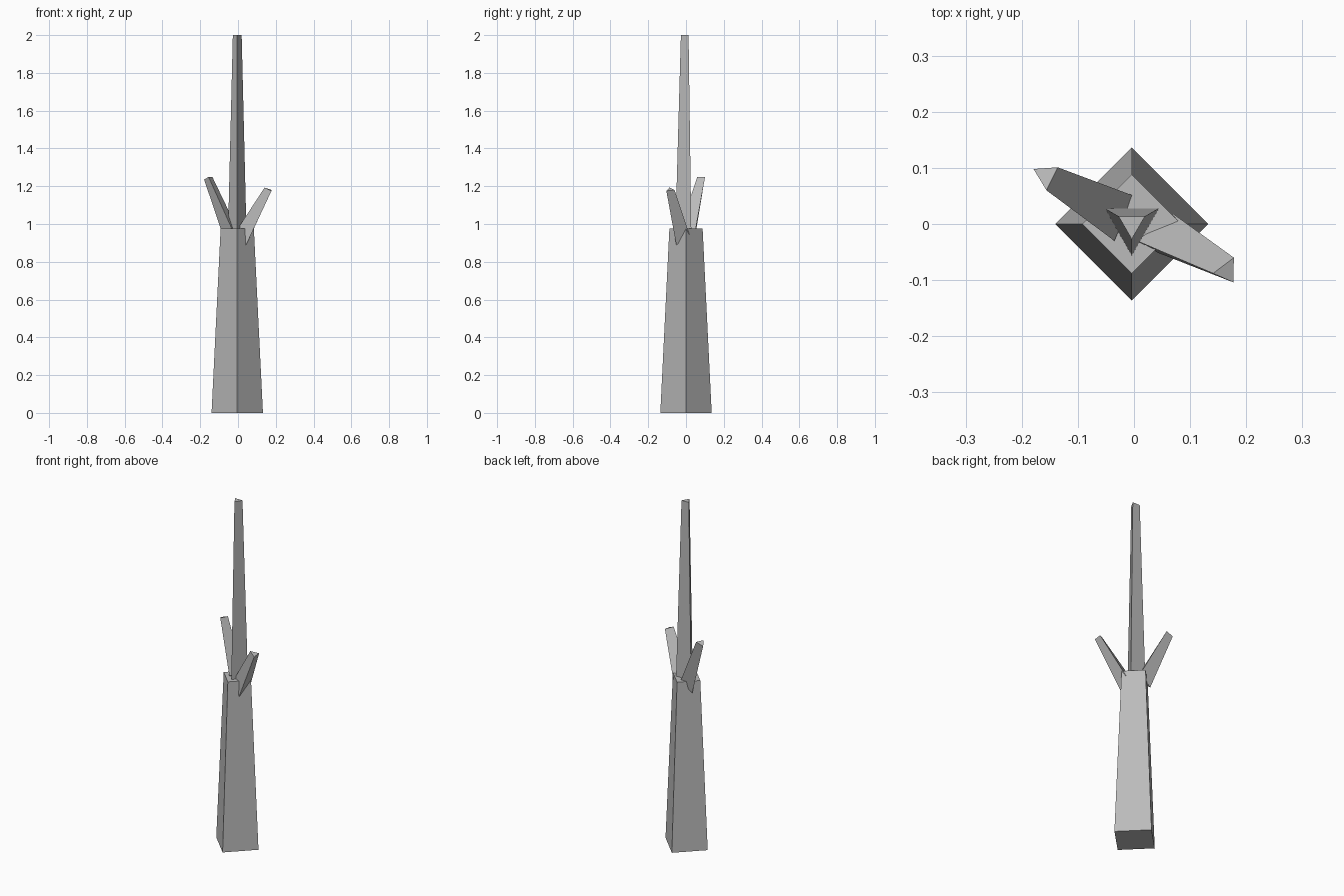
import bpy, bmesh, math

if "Cube" in bpy.data.objects:
    bpy.data.objects.remove(bpy.data.objects["Cube"])

bark = bpy.data.materials.new("grey_bark")
bark.diffuse_color = (0.5, 0.5, 0.5, 1)
bark.use_nodes = True
bark.node_tree.nodes["Principled BSDF"].inputs["Base Color"].default_value = bark.diffuse_color


def loft(name, base, tip):
    """Closed flat-sided solid between two matching rings."""
    bm = bmesh.new()
    lo = [bm.verts.new(p) for p in base]
    hi = [bm.verts.new(p) for p in tip]
    n = len(lo)
    for i in range(n):
        j = (i + 1) % n
        bm.faces.new((lo[i], lo[j], hi[j], hi[i]))
    bm.faces.new(lo[::-1])
    bm.faces.new(hi)
    bmesh.ops.recalc_face_normals(bm, faces=bm.faces)
    mesh = bpy.data.meshes.new(name)
    bm.to_mesh(mesh)
    bm.free()
    mesh.materials.append(bark)
    obj = bpy.data.objects.new(name, mesh)
    bpy.context.collection.objects.link(obj)
    return obj


def ring(sides, radius, z):
    """Regular polygon with one corner pointing to the front."""
    turn = 2 * math.pi / sides
    return [(-0.004 + radius * math.sin(i * turn), -radius * math.cos(i * turn), z)
            for i in range(sides)]


# Square lower trunk and slim three-sided upper trunk
loft("lower_trunk", ring(4, 0.136, 0), ring(4, 0.088, 0.975))
loft("upper_trunk", ring(3, 0.056, 0.97), ring(3, 0.027, 2.0))

# Three-sided branch stubs, rooted in the top of the lower trunk
loft("left_branch",
     [(-0.035, -0.03, 0.98), (0.0, 0.05, 0.967), (-0.072, 0.045, 0.915)],
     [(-0.156, 0.06, 1.25), (-0.136, 0.101, 1.25), (-0.179, 0.098, 1.235)])
loft("right_branch",
     [(0.07, 0.018, 0.945), (0.005, -0.03, 0.985), (0.042, -0.051, 0.887)],
     [(0.178, -0.06, 1.18), (0.141, -0.088, 1.193), (0.177, -0.104, 1.175)])
